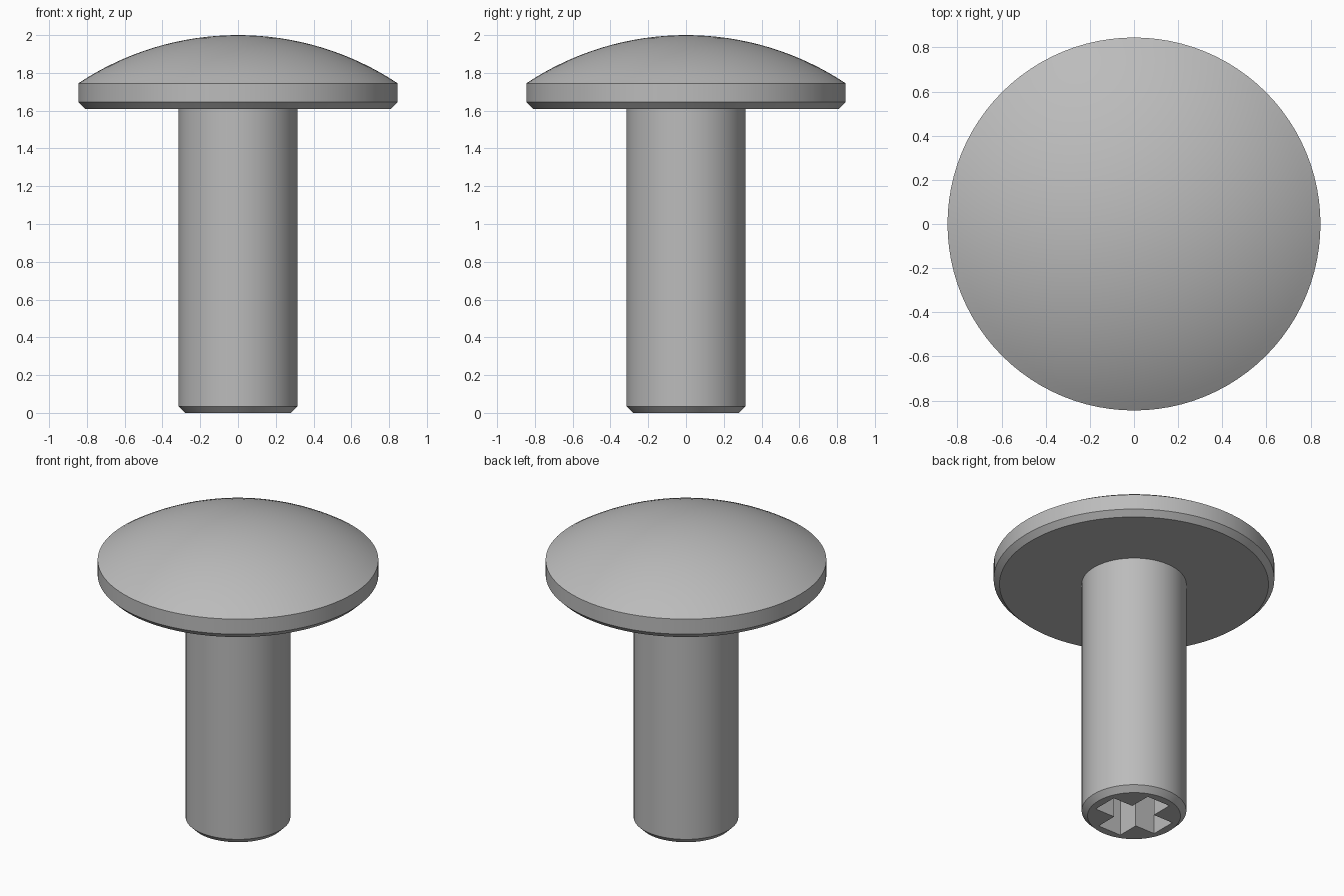
import bpy, bmesh, math

cube = bpy.data.objects.get("Cube")
if cube:
    bpy.data.objects.remove(cube, do_unlink=True)

steel = bpy.data.materials.new("grey_steel")
steel.use_nodes = True
GREY = (0.5, 0.5, 0.5, 1)
steel.diffuse_color = GREY
steel.node_tree.nodes["Principled BSDF"].inputs["Base Color"].default_value = GREY

SEGMENTS = 96


def make_object(name, bm):
    bmesh.ops.recalc_face_normals(bm, faces=bm.faces)
    mesh = bpy.data.meshes.new(name)
    bm.to_mesh(mesh)
    bm.free()
    mesh.materials.append(steel)
    obj = bpy.data.objects.new(name, mesh)
    bpy.context.collection.objects.link(obj)
    return obj


def lathe(name, profile):
    """Spin a (radius, height) profile around the z axis."""
    bm = bmesh.new()
    verts = [bm.verts.new((r, 0, z)) for r, z in profile]
    edges = [bm.edges.new(pair) for pair in zip(verts, verts[1:])]
    bmesh.ops.spin(bm, geom=verts + edges, cent=(0, 0, 0), axis=(0, 0, 1),
                   angle=math.tau, steps=SEGMENTS, use_merge=True)
    bmesh.ops.remove_doubles(bm, verts=bm.verts, dist=0.0001)
    return make_object(name, bm)


# Domed head and chamfered shank as one turned solid
HEAD_R, RIM_Z, TOP_Z = 0.845, 1.745, 2.0
SHANK_R, CHAMFER = 0.315, 0.035
rise = TOP_Z - RIM_Z
dome_r = (HEAD_R ** 2 + rise ** 2) / (2 * rise)
sweep = math.asin(HEAD_R / dome_r)
dome = [(dome_r * math.sin(sweep * i / 16),
         TOP_Z - dome_r * (1 - math.cos(sweep * i / 16))) for i in range(16, -1, -1)]
profile = [(0, 0), (SHANK_R - CHAMFER, 0), (SHANK_R, CHAMFER), (SHANK_R, 1.61),
           (HEAD_R - CHAMFER, 1.61), (HEAD_R, 1.61 + CHAMFER)] + dome
screw = lathe("screw_body", profile)

# Cross-shaped drive recess in the end of the shank
ARM, HALF, DEPTH = 0.23, 0.085, 0.3
bm = bmesh.new()
outline = []
for turn in range(4):
    c, s = round(math.cos(turn * math.pi / 2)), round(math.sin(turn * math.pi / 2))
    for x, y in ((ARM, -HALF), (ARM, HALF), (HALF, HALF)):
        outline.append(bm.verts.new((x * c - y * s, x * s + y * c, -0.1)))
face = bm.faces.new(outline)
top = bmesh.ops.extrude_face_region(bm, geom=[face])["geom"]
bmesh.ops.translate(bm, vec=(0, 0, DEPTH + 0.1),
                    verts=[v for v in top if isinstance(v, bmesh.types.BMVert)])
cutter = make_object("recess_cutter", bm)
cutter.hide_render = True
cutter.hide_set(True)

cut = screw.modifiers.new("cross_recess", "BOOLEAN")
cut.operation = "DIFFERENCE"
cut.solver = "EXACT"
cut.object = cutter

# Bake the cut, drop the cutter and smooth the turned surfaces
bpy.ops.object.select_all(action="DESELECT")
screw.select_set(True)
bpy.context.view_layer.objects.active = screw
bpy.ops.object.modifier_apply(modifier=cut.name)
bpy.data.objects.remove(cutter, do_unlink=True)
bpy.ops.object.shade_smooth_by_angle(angle=math.radians(25))
